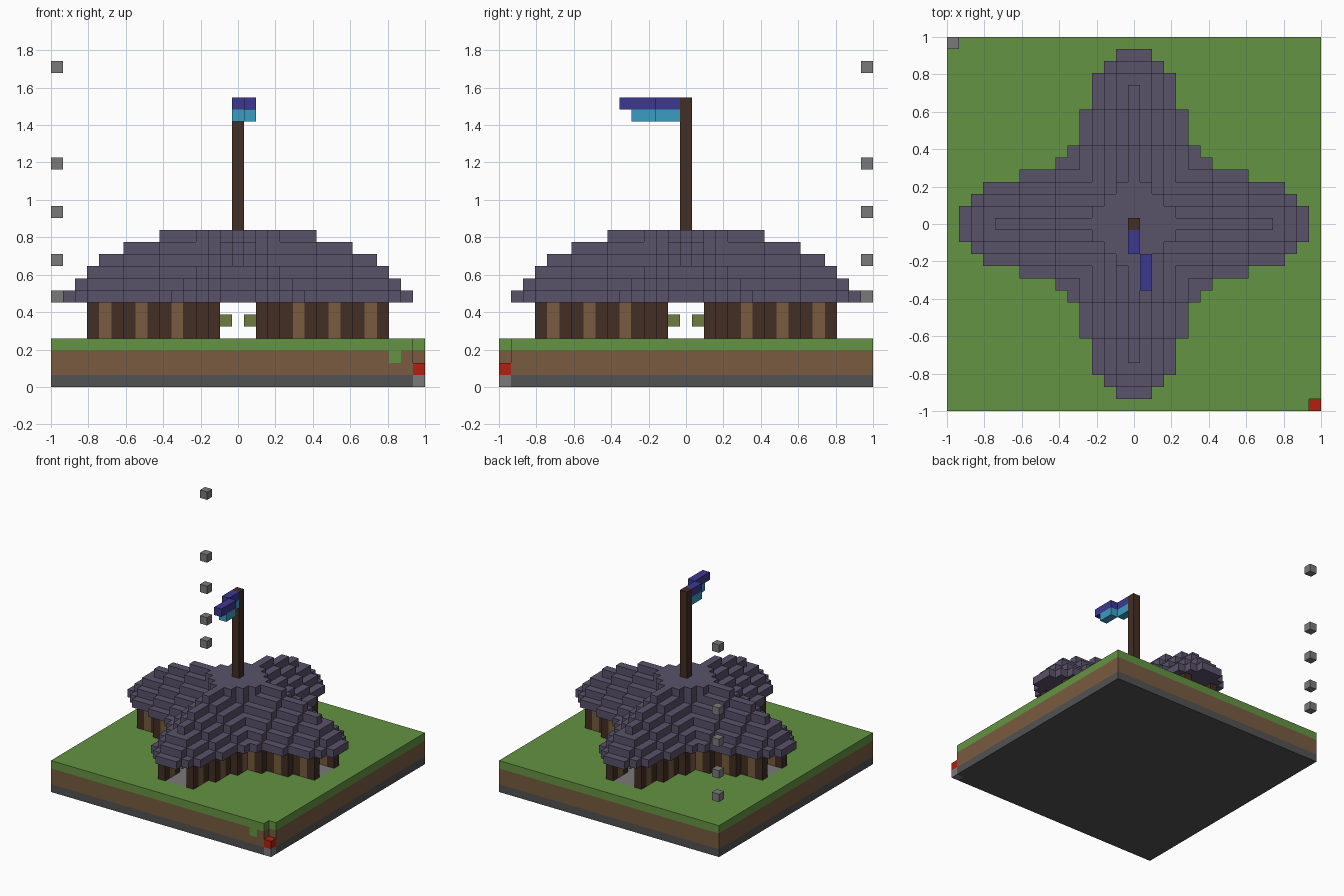
import bpy
import bmesh
from mathutils import Vector

if "Cube" in bpy.data.objects:
    bpy.data.objects.remove(bpy.data.objects["Cube"], do_unlink=True)

U = 2 / 31          # edge length of one block
HALF = 15           # blocks run from -HALF to HALF on x and y
cells = {}          # (x, y, z) -> part name


def linear(c):
    c /= 255
    return c / 12.92 if c <= 0.04045 else ((c + 0.055) / 1.055) ** 2.4


def material(name, *rgb):
    col = [linear(c) for c in rgb] + [1]
    m = bpy.data.materials.new(name)
    m.use_nodes = True
    m.diffuse_color = col
    bsdf = m.node_tree.nodes["Principled BSDF"]
    bsdf.inputs["Base Color"].default_value = col
    bsdf.inputs["Roughness"].default_value = 1
    return m


def fill(part, xs, ys, zs):
    for x in xs:
        for y in ys:
            for z in zs:
                cells[x, y, z] = part


grass = material("grass green", 100, 147, 66)
earth = material("earth brown", 120, 91, 64)
dark_stone = material("dark stone", 82, 82, 82)
grey = material("light stone", 122, 122, 122)
slate = material("purple slate", 90, 82, 106)
dark_wood = material("dark wood", 66, 46, 35)
red = material("red", 176, 32, 16)
indigo = material("indigo", 60, 57, 144)
cyan = material("cyan", 60, 156, 194)
olive = material("olive", 111, 124, 65)

PARTS = {
    "bedrock_layer": dark_stone, "soil_layer": earth, "turf_layer": grass,
    "floor": grey, "corner_stone": grey, "corner_signal": red,
    "wall_posts": dark_wood, "wall_panels": earth, "lanterns": olive,
    "roof": slate, "flag_pole": dark_wood, "flag_upper": indigo,
    "flag_lower": cyan, "floating_stones": grey,
}

# Ground slab in layers
every = range(-HALF, HALF + 1)
fill("bedrock_layer", every, every, [0])
fill("soil_layer", every, every, [1, 2])
fill("turf_layer", every, every, [3])
cells[13, -HALF, 2] = "turf_layer"

# Notched corner with a signal block
for z in (2, 3):
    del cells[HALF, -HALF, z]
cells[HALF, -HALF, 1] = "corner_signal"
cells[HALF, -HALF, 0] = "corner_stone"


# Walls: each arm narrows outward in three bays of three columns
def wall_offset(u):
    return 4 if u <= 6 else 3 if u <= 9 else 2


def both_ways(u, v):
    """Mirror a plan position into all four arms."""
    return {(a * p, b * q) for p, q in ((u, v), (v, u))
            for a in (-1, 1) for b in (-1, 1)}


for u in range(13):
    for v in range(wall_offset(u)):
        for x, y in both_ways(u, v):
            cells[x, y, 3] = "floor"
for u in range(4, 13):
    part = "wall_panels" if u % 3 == 2 else "wall_posts"
    for x, y in both_ways(u, wall_offset(u)):
        fill(part, [x], [y], range(4, 7))
for x, y in both_ways(10, 1):
    cells[x, y, 5] = "lanterns"


# Roof: four gabled arms whose ridges droop towards the tips
def arm_height(u, v):
    drop = sum(u >= step for step in (7, 10, 12, 13, 14))
    side = max(v - 1, 0) if u >= 12 else v
    return 12 - drop - side if u < 15 else 0


for x in every:
    for y in every:
        u, v = abs(x), abs(y)
        top = max(arm_height(u, v), arm_height(v, u))
        if u + v <= 4:
            top = 12
        fill("roof", [x], [y], range(7, top + 1))

# Flag pole and two-tone flag with a kink
fill("flag_pole", [0], [0], range(13, 24))
for part, z, end in (("flag_upper", 23, -5), ("flag_lower", 22, -4)):
    fill(part, [0], [-1, -2], [z])
    fill(part, [1], range(end, -2), [z])

# Column of floating stones over the back corner
fill("floating_stones", [-HALF], [HALF], [7, 10, 14, 18, 26])


# Turn each part into a mesh of its exposed block faces
def build(part, mat):
    bm = bmesh.new()
    for cell, owner in cells.items():
        if owner != part:
            continue
        centre = Vector(cell) + Vector((0, 0, 0.5))
        for axis in range(3):
            for sign in (-1, 1):
                near = list(cell)
                near[axis] += sign
                if tuple(near) in cells:
                    continue
                n, s, t = Vector(), Vector(), Vector()
                n[axis] = sign / 2
                s[(axis + 1) % 3] = 0.5
                t[(axis + 2) % 3] = sign / 2
                ring = (-s - t, s - t, s + t, t - s)
                bm.faces.new([bm.verts.new((centre + n + r) * U) for r in ring])
    bmesh.ops.remove_doubles(bm, verts=bm.verts, dist=U / 100)
    mesh = bpy.data.meshes.new(part)
    bm.to_mesh(mesh)
    bm.free()
    mesh.materials.append(mat)
    bpy.context.collection.objects.link(bpy.data.objects.new(part, mesh))


for name, mat in PARTS.items():
    build(name, mat)
